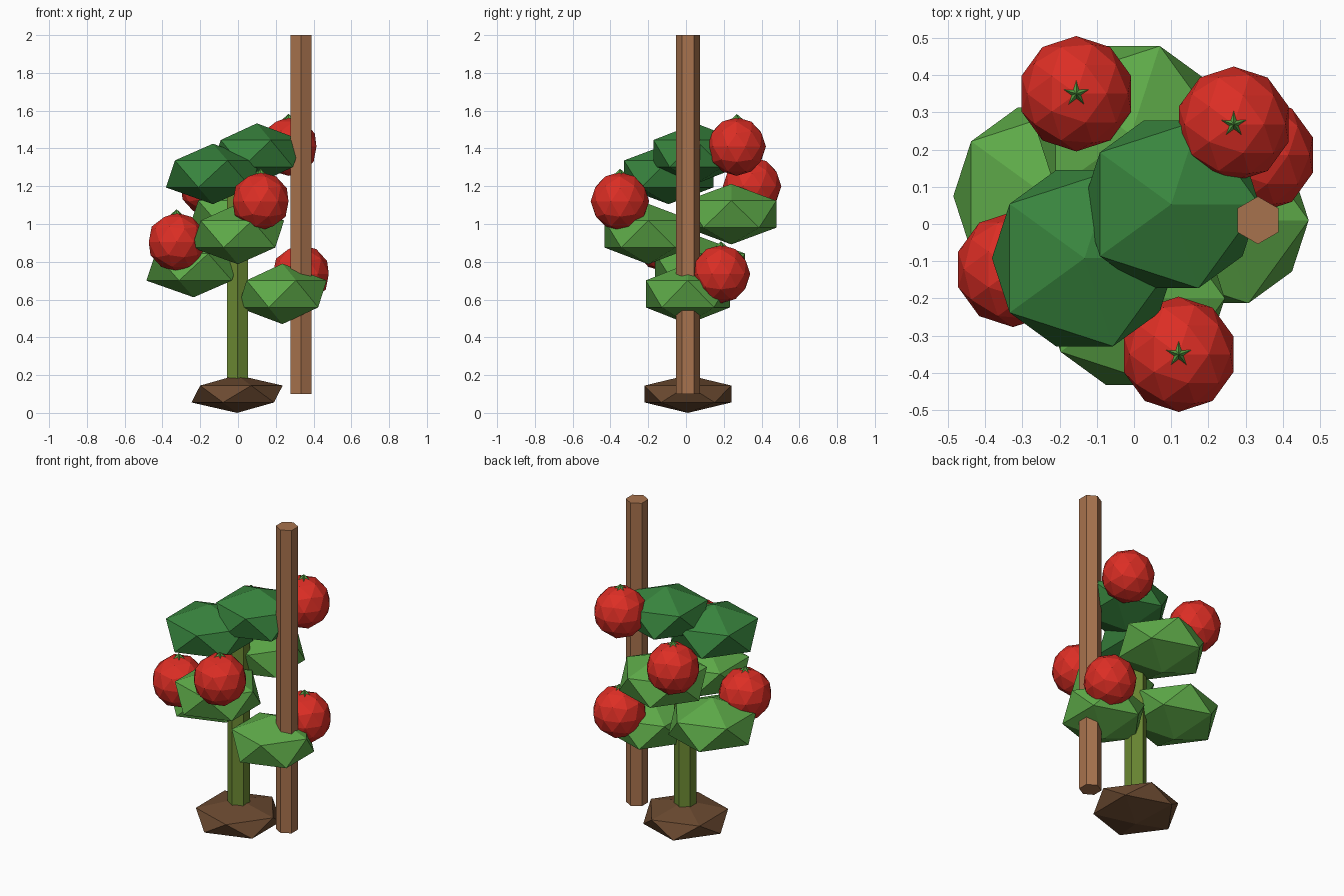
import bpy, bmesh
from math import sin, cos, tau

cube = bpy.data.objects.get("Cube")
if cube:
    bpy.data.objects.remove(cube, do_unlink=True)


def material(name, color):
    m = bpy.data.materials.new(name)
    m.use_nodes = True
    m.diffuse_color = (*color, 1)
    bsdf = next(n for n in m.node_tree.nodes if n.type == 'BSDF_PRINCIPLED')
    bsdf.inputs["Base Color"].default_value = (*color, 1)
    return m


light_green = material("light green", (0.11, 0.40, 0.065))
dark_green = material("dark green", (0.04, 0.235, 0.048))
red = material("red", (0.72, 0.027, 0.018))
wood = material("wood brown", (0.39, 0.17, 0.075))
soil = material("soil brown", (0.147, 0.068, 0.03))
stem_green = material("stem olive", (0.147, 0.25, 0.033))


def finish(bm, name, mat, location):
    bmesh.ops.recalc_face_normals(bm, faces=bm.faces)
    mesh = bpy.data.meshes.new(name)
    bm.to_mesh(mesh)
    bm.free()
    mesh.materials.append(mat)
    obj = bpy.data.objects.new(name, mesh)
    obj.location = location
    bpy.context.collection.objects.link(obj)
    return obj


def blob(name, mat, location, radius, height, detail=1):
    """Faceted ball, squashed to the given half height."""
    bm = bmesh.new()
    bmesh.ops.create_icosphere(bm, subdivisions=detail, radius=1)
    bmesh.ops.scale(bm, vec=(radius, radius, height), verts=bm.verts)
    return finish(bm, name, mat, location)


def pole(name, mat, x, y, bottom, top, radius):
    """Upright six-sided post."""
    bm = bmesh.new()
    bmesh.ops.create_cone(bm, cap_ends=True, segments=6, radius1=radius,
                          radius2=radius, depth=top - bottom)
    return finish(bm, name, mat, (x, y, (bottom + top) / 2))


def calyx(name, location):
    """Small five-pointed star pyramid on top of a fruit."""
    bm = bmesh.new()
    rim = []
    for i in range(10):
        r, z = (0.038, 0.141) if i % 2 == 0 else (0.02, 0.139)
        a = tau / 4 + i * tau / 10
        rim.append(bm.verts.new((r * cos(a), r * sin(a), z)))
    apex = bm.verts.new((0, 0, 0.173))
    for i in range(10):
        bm.faces.new((rim[i], rim[(i + 1) % 10], apex))
    bm.faces.new(rim[::-1])
    return finish(bm, name, light_green, location)


# Ground mound, stem and support stake
blob("soil_mound", soil, (-0.005, 0.01, 0.1), 0.27, 0.1)
pole("stem", stem_green, -0.003, 0.01, 0.1, 1.35, 0.064)
pole("stake", wood, 0.333, 0.01, 0.1, 2.0, 0.064)

# Leaf clusters
leaves = [
    ("leaf_low_left", light_green, (0.235, 0.01, 0.63), 0.262),
    ("leaf_low_right", light_green, (-0.235, 0.075, 0.772), 0.28),
    ("leaf_mid_front", light_green, (0.0, -0.2, 0.947), 0.273),
    ("leaf_mid_back", light_green, (-0.008, 0.24, 1.052), 0.28),
    ("leaf_top_right", dark_green, (-0.133, -0.092, 1.265), 0.278),
    ("leaf_top_left", dark_green, (0.1, 0.053, 1.373), 0.265),
]
for name, mat, loc, radius in leaves:
    blob(name, mat, loc, radius, 0.16)

# Fruits with their star-shaped calyxes
fruits = [
    (-0.155, 0.35, 1.2), (0.268, 0.268, 1.41), (0.12, -0.35, 1.12),
    (-0.325, -0.122, 0.905), (0.333, 0.185, 0.735),
]
for i, loc in enumerate(fruits, 1):
    blob(f"fruit_{i}", red, loc, 0.155, 0.155, detail=2)
    calyx(f"calyx_{i}", loc)
